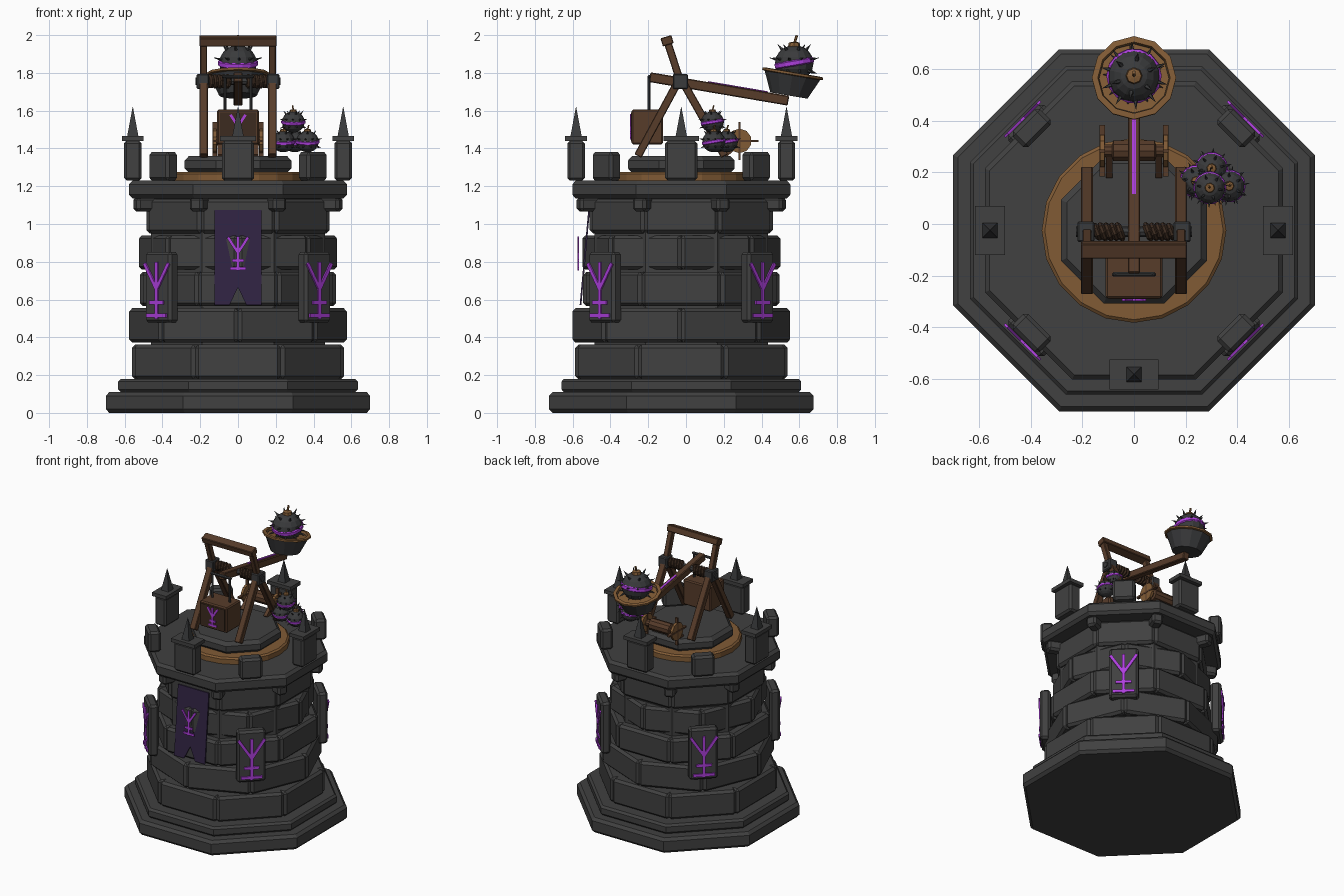
import bpy, bmesh, math
from math import pi, cos, sin, tan, radians
from mathutils import Matrix, Vector

if "Cube" in bpy.data.objects:
    bpy.data.objects.remove(bpy.data.objects["Cube"])

CY = -0.025                       # tower axis in y
OCT = pi / 8


def material(name, r, g, b):
    m = bpy.data.materials.new(name)
    m.use_nodes = True
    m.diffuse_color = (r, g, b, 1)
    m.node_tree.nodes["Principled BSDF"].inputs["Base Color"].default_value = (r, g, b, 1)
    return m


STONE = material("dark stone", 0.052, 0.052, 0.052)
IRON = material("dark iron", 0.042, 0.043, 0.045)
WOOD = material("brown wood", 0.095, 0.045, 0.023)
DARKWOOD = material("dark wood", 0.045, 0.024, 0.014)
BRONZE = material("bronze", 0.22, 0.105, 0.036)
GLOW = material("bright purple", 0.42, 0.05, 0.72)
CLOTH = material("banner purple", 0.03, 0.017, 0.055)


def at(x=0, y=0, z=0, rx=0, ry=0, rz=0):
    return (Matrix.Translation((x, y, z)) @ Matrix.Rotation(rz, 4, 'Z')
            @ Matrix.Rotation(ry, 4, 'Y') @ Matrix.Rotation(rx, 4, 'X'))


def ring_at(angle, r, z):
    """Frame on the tower at an angle, local -y pointing outwards."""
    return at(0, CY, 0, rz=angle) @ at(0, -r, z)


def box(bm, m, x, y, z):
    bmesh.ops.create_cube(bm, size=1, matrix=m @ Matrix.Diagonal((x, y, z, 1)))


def lathe(bm, m, profile, n, phase=0.0):
    rings = [[bm.verts.new(m @ Vector((r * cos(phase + 2 * pi * i / n),
              r * sin(phase + 2 * pi * i / n), z))) for i in range(n)] for r, z in profile]
    for a, b in zip(rings, rings[1:]):
        for i in range(n):
            j = (i + 1) % n
            bm.faces.new((a[i], a[j], b[j], b[i]))
    bm.faces.new(rings[0])
    bm.faces.new(rings[-1])


def beam(bm, p, q, w, h):
    """Square beam from p to q, w wide along x."""
    p, q = Vector(p), Vector(q)
    d = q - p
    m = Matrix.Translation((p + q) / 2) @ at(rx=math.atan2(-d.y, d.z))
    box(bm, m, w, h, d.length)


def finish(name, bm, mat, bevel=0.0):
    bmesh.ops.recalc_face_normals(bm, faces=bm.faces[:])
    me = bpy.data.meshes.new(name)
    bm.to_mesh(me)
    bm.free()
    me.materials.append(mat)
    ob = bpy.data.objects.new(name, me)
    bpy.context.collection.objects.link(ob)
    if bevel:
        b = ob.modifiers.new("bevel", 'BEVEL')
        b.width, b.segments, b.limit_method = bevel, 1, 'ANGLE'
    return ob


def slab(name, apothem, z0, z1, c, mat=STONE):
    """Octagonal slab with chamfered rims."""
    bm, r = bmesh.new(), apothem / cos(OCT)
    lathe(bm, at(0, CY), [(r - c, z0), (r, z0 + c), (r, z1 - c), (r - c, z1)], 8, OCT)
    finish(name, bm, mat)


# Tower: plinth, core, brick courses, parapet floor
slab("plinth_lower", 0.70, 0, 0.11, 0.02)
slab("plinth_upper", 0.635, 0.11, 0.18, 0.015)
slab("tower_core", 0.46, 0.17, 1.15, 0.01)
slab("parapet_floor", 0.577, 1.135, 1.23, 0.02)
for row, apothem in enumerate((0.562, 0.54, 0.52, 0.492, 0.485)):
    bm = bmesh.new()
    for k in range(8):
        m = ring_at(k * pi / 4 + (row % 2) * OCT, apothem - 0.06, 0.27 + row * 0.193)
        box(bm, m, 2 * apothem * tan(OCT) * 0.975, 0.12, 0.182)
    finish("brick_course_%d" % (row + 1), bm, STONE, 0.017)

bm = bmesh.new()
for k in range(8):
    box(bm, ring_at(k * pi / 4 + OCT, 0.53, 1.105), 0.075, 0.12, 0.075)
finish("corbels", bm, STONE, 0.015)

# Battlements: corner merlons and four spiked turrets
bm = bmesh.new()
for k in range(4):
    box(bm, ring_at(k * pi / 2 + pi / 4, 0.56, 1.305), 0.15, 0.085, 0.15)
finish("merlons", bm, STONE, 0.015)
bm, caps, spikes = bmesh.new(), bmesh.new(), bmesh.new()
for k in range(4):
    a = k * pi / 2
    box(bm, ring_at(a, 0.557, 1.335), 0.17, 0.092, 0.21)
    box(caps, ring_at(a, 0.557, 1.453), 0.19, 0.116, 0.026)
    lathe(spikes, ring_at(a, 0.557, 1.465), [(0.042, 0), (0.001, 0.155)], 4, pi / 4)
finish("turrets", bm, STONE, 0.013)
finish("turret_caps", caps, STONE)
finish("turret_spikes", spikes, IRON)

# Runes
RUNE = [((0, -0.145), (0, 0.14)), ((0, 0.005), (-0.085, 0.135)), ((0, 0.005), (0.085, 0.135)),
        ((-0.045, -0.065), (0.045, -0.065)), ((-0.065, -0.135), (0.065, -0.135))]


def rune(name, m, scale):
    bm = bmesh.new()
    for (x1, z1), (x2, z2) in RUNE:
        dx, dz = x2 - x1, z2 - z1
        mm = m @ at((x1 + x2) / 2 * scale, 0, (z1 + z2) / 2 * scale, ry=math.atan2(dx, dz))
        box(bm, mm, 0.02 * scale ** 0.5, 0.009, (math.hypot(dx, dz) + 0.015) * scale)
    finish(name, bm, GLOW)


bm = bmesh.new()
for k in range(4):
    a = k * pi / 2 + pi / 4
    box(bm, ring_at(a, 0.57, 0.665), 0.195, 0.07, 0.375)
    rune("wall_rune_%d" % (k + 1), ring_at(a, 0.61, 0.65), 1)
finish("rune_panels", bm, STONE, 0.015)

# Banner with a swallow-tail notch, leaning out at the bottom
bm = bmesh.new()
outline = [(-0.125, 0.57), (-0.045, 0.57), (0, 0.665), (0.045, 0.57), (0.125, 0.57),
           (0.125, 1.075), (-0.125, 1.075)]
face = bm.faces.new([bm.verts.new((x, -0.563 + (z - 0.57) * 0.09, z)) for x, z in outline])
back = bmesh.ops.extrude_face_region(bm, geom=[face])["geom"]
bmesh.ops.translate(bm, vec=(0, 0.009, 0), verts=[v for v in back if isinstance(v, bmesh.types.BMVert)])
finish("banner", bm, CLOTH)
rune("banner_rune", at(0, -0.57, 0.845), 0.6)

# Turntable
bm = bmesh.new()
lathe(bm, at(0, CY), [(0.357, 1.225), (0.357, 1.265), (0.345, 1.275)], 20)
finish("turntable_ring", bm, BRONZE)
slab("turntable_deck", 0.283, 1.27, 1.36, 0.025)

# Catapult frame
bm = bmesh.new()
for x in (-0.182, 0.182):
    beam(bm, (x, -0.03, 1.775), (x, 0.205, 1.36), 0.045, 0.042)
    beam(bm, (x, -0.03, 1.775), (x, -0.255, 1.36), 0.045, 0.042)
    beam(bm, (x, -0.03, 1.755), (x, -0.1, 1.97), 0.036, 0.04)
box(bm, at(0, -0.1, 1.97, rx=0.3), 0.41, 0.06, 0.045)
finish("frame", bm, WOOD, 0.004)

bm = bmesh.new()
for x in (-0.186, 0.186):
    box(bm, at(x, -0.03, 1.755), 0.066, 0.08, 0.08)
for x in (-0.07, 0.07):
    box(bm, at(x, -0.195, 1.69), 0.016, 0.016, 0.2)
box(bm, at(0, -0.195, 1.78), 0.17, 0.018, 0.018)
finish("pivots_and_hangers", bm, IRON, 0.006)

# Axle with twisted rope bundles
bm = bmesh.new()
lathe(bm, at(-0.225, -0.03, 1.755, ry=pi / 2), [(0.02, 0), (0.02, 0.45)], 8)
finish("axle", bm, IRON)
bm = bmesh.new()
for s in (-1, 1):
    for i in range(5):
        m = at(s * (0.055 + i * 0.022), -0.03, 1.755, ry=pi / 2, rz=0.35)
        lathe(bm, m, [(0.026, -0.014), (0.038, -0.005), (0.038, 0.005), (0.026, 0.014)], 8, i * 0.3)
finish("rope_bundles", bm, DARKWOOD)

# Throwing arm with glowing inlay
TILT = -math.atan2(0.125, 0.735)
ARM = at(0, 0.175, 1.715, rx=TILT)
bm = bmesh.new()
box(bm, ARM, 0.048, 0.745, 0.052)
finish("throwing_arm", bm, WOOD, 0.005)
bm = bmesh.new()
box(bm, ARM @ at(0, 0.095, 0.027), 0.014, 0.32, 0.008)
finish("arm_inlay", bm, GLOW)

# Counterweight
bm = bmesh.new()
box(bm, at(0, -0.205, 1.513), 0.222, 0.165, 0.185)
finish("counterweight", bm, WOOD, 0.008)
bm = bmesh.new()
box(bm, at(0, -0.287, 1.513), 0.19, 0.008, 0.155)
finish("counterweight_plate", bm, DARKWOOD)
rune("counterweight_rune", at(0, -0.293, 1.515), 0.45)

# Bowl
BOWL = at(0, 0.545, 1.68, rx=TILT)
bm = bmesh.new()
lathe(bm, BOWL, [(0.1, 0), (0.153, 0.118), (0.14, 0.118), (0.09, 0.02)], 12)
finish("bowl", bm, IRON)
bm = bmesh.new()
lathe(bm, BOWL, [(0.15, 0.108), (0.163, 0.112), (0.163, 0.124), (0.14, 0.126), (0.136, 0.108),
                 (0.15, 0.108)], 12)
finish("bowl_rim", bm, BRONZE)


def bomb(name, x, y, z, r, turn):
    m = at(x, y, z, rz=turn) @ Matrix.Scale(r, 4)
    bm = bmesh.new()
    steps = [radians(d) for d in range(-80, 81, 20)]
    lathe(bm, m, [(cos(t), sin(t) * 0.93) for t in steps], 14)
    for tilt, count in ((-25, 9), (12, 10), (48, 6)):
        for k in range(count):
            mm = m @ at(rz=2 * pi * k / count + tilt) @ at(ry=pi / 2 - radians(tilt)) @ at(z=0.9)
            lathe(bm, mm, [(0.1, 0), (0.005, 0.42)], 5)
    finish(name, bm, IRON)
    bm = bmesh.new()
    lathe(bm, at(x, y, z, rx=0.17) @ Matrix.Scale(r, 4),
          [(0.97, -0.16), (1.05, -0.1), (1.05, 0.1), (0.97, 0.16)], 14)
    finish(name + "_band", bm, GLOW)
    bm = bmesh.new()
    lathe(bm, m, [(0.32, 0.86), (0.28, 1.06), (0.1, 1.1)], 8)
    lathe(bm, m @ at(0, 0, 1.0, ry=0.3), [(0.07, 0), (0.07, 0.46)], 6)
    finish(name + "_fuse", bm, BRONZE)


bomb("loaded_bomb", 0, 0.573, 1.852, 0.102, pi / 2)
for i, (x, y, z) in enumerate(((0.24, 0.165, 1.436), (0.368, 0.147, 1.436),
                               (0.3, 0.215, 1.436), (0.293, 0.14, 1.54))):
    bomb("stacked_bomb_%d" % (i + 1), x, y, z, 0.061, i * 0.7)

# Winch: drum, spoked wheels and brackets
WY, WZ = 0.283, 1.44
bm = bmesh.new()
lathe(bm, at(-0.125, WY, WZ, ry=pi / 2),
      [(0.025, 0), (0.025, 0.04), (0.042, 0.045), (0.042, 0.205), (0.025, 0.21), (0.025, 0.25)], 10)
for x in (-0.095, 0.095):
    beam(bm, (x, 0.19, 1.355), (x, WY, WZ), 0.025, 0.035)
finish("winch_drum", bm, WOOD)
bm, spokes = bmesh.new(), bmesh.new()
for x in (-0.123, 0.123):
    lathe(bm, at(x - 0.009, WY, WZ, ry=pi / 2), [(0.065, 0), (0.065, 0.018)], 10)
    for k in range(2):
        box(spokes, at(x, WY, WZ, rx=k * pi / 2), 0.022, 0.2, 0.012)
finish("winch_wheels", bm, BRONZE)
finish("winch_handles", spokes, WOOD)
